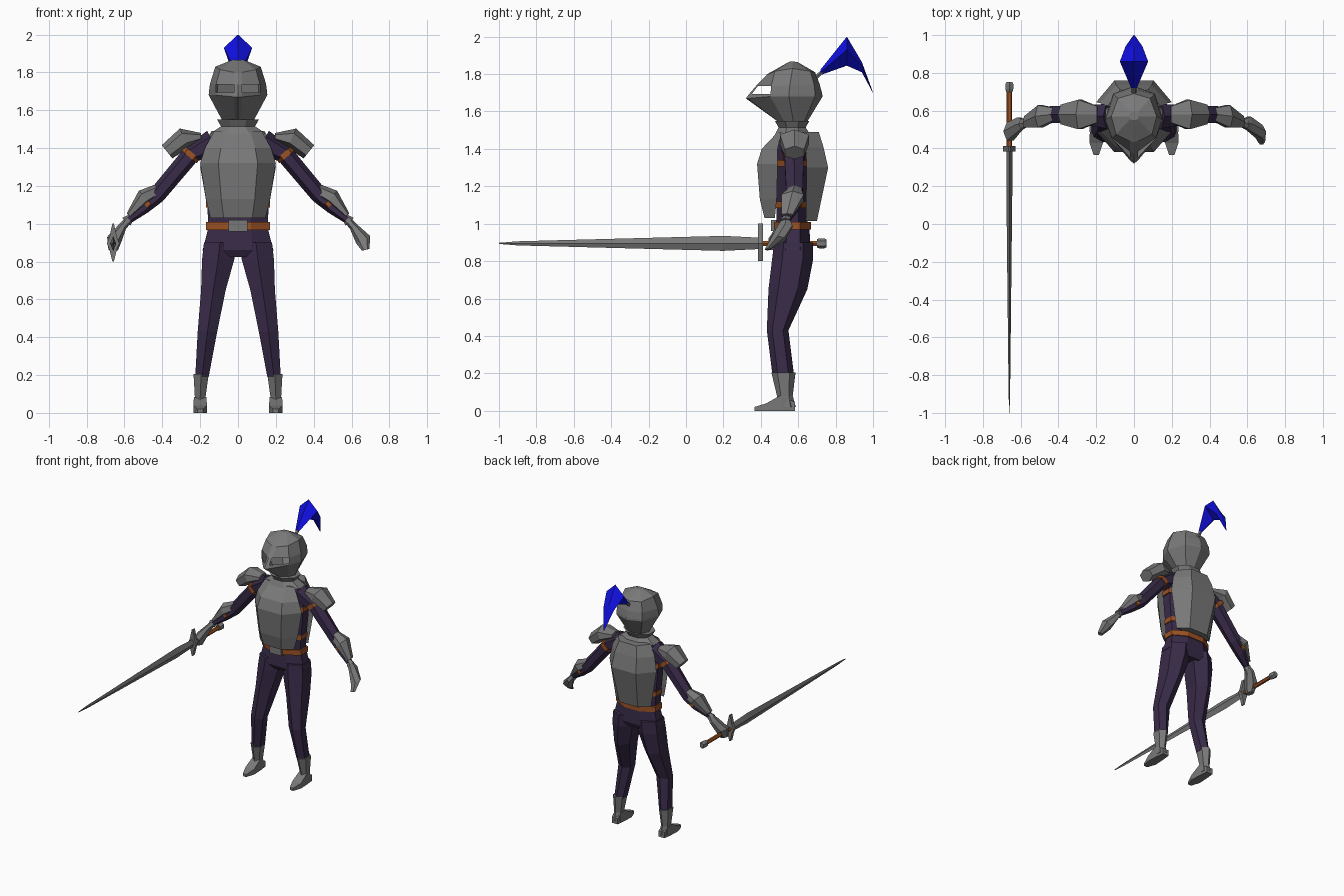
import bpy, bmesh, math
from mathutils import Vector


def material(name, rgb):
    m = bpy.data.materials.new(name)
    m.diffuse_color = (*rgb, 1)
    return m


STEEL = material("steel_grey", (0.19, 0.19, 0.19))
CLOTH = material("dark_purple", (0.04, 0.024, 0.065))
LEATHER = material("brown_leather", (0.33, 0.085, 0.018))
BLUE = material("plume_blue", (0.005, 0.005, 0.75))


def loft(name, rings, mat, mirror=False, skip=(), caps=(True, True)):
    """Skin closed rings of equal length; skip holds (ring, column) openings."""
    bm = bmesh.new()
    vs = [[bm.verts.new(p) for p in r] for r in rings]
    n = len(rings[0])
    for i in range(len(vs) - 1):
        for j in range(n):
            if (i, j) not in skip:
                k = (j + 1) % n
                bm.faces.new((vs[i][j], vs[i][k], vs[i + 1][k], vs[i + 1][j]))
    if caps[0]:
        bm.faces.new(vs[0])
    if caps[1]:
        bm.faces.new(vs[-1])
    bmesh.ops.remove_doubles(bm, verts=bm.verts, dist=1e-5)
    bmesh.ops.recalc_face_normals(bm, faces=bm.faces)
    me = bpy.data.meshes.new(name)
    bm.to_mesh(me)
    bm.free()
    me.materials.append(mat)
    ob = bpy.data.objects.new(name, me)
    bpy.context.collection.objects.link(ob)
    if mirror:
        ob.modifiers.new("mirror", "MIRROR").use_mirror_merge = False
    return ob


def oval(x0, x1, y0, y1, z, n=8):
    """Horizontal ring that fills the given bounds."""
    f = 1 / math.cos(math.pi / n)
    ring = []
    for i in range(n):
        t = (i + 0.5) * math.tau / n
        ring.append(((x0 + x1) / 2 + (x1 - x0) / 2 * f * math.cos(t),
                     (y0 + y1) / 2 + (y1 - y0) / 2 * f * math.sin(t), z))
    return ring


def tube(name, path, mat, n=6, mirror=False):
    """Limb along (x, y, z, half width, half depth) points; depth runs along y."""
    rings = []
    for i, (x, y, z, a, b) in enumerate(path):
        p, q = path[max(i - 1, 0)], path[min(i + 1, len(path) - 1)]
        d = Vector((q[0] - p[0], 0, q[2] - p[2])).normalized()
        u = Vector((-d.z, 0, d.x))
        rings.append([Vector((x, y, z)) + u * a * math.cos(t * math.tau / n)
                      + Vector((0, b * math.sin(t * math.tau / n), 0)) for t in range(n)])
    return loft(name, rings, mat, mirror)


def along_y(name, stations, mat, n=4, turn=0.0, mirror=False):
    """Shape along y from (y, x, z, half x, half z) stations."""
    rings = [[(x + a * math.cos(turn + t * math.tau / n), y,
               z + b * math.sin(turn + t * math.tau / n)) for t in range(n)]
             for y, x, z, a, b in stations]
    return loft(name, rings, mat, mirror)


# Helmet: half outlines of (x, y, z) from brow to nape, with open eye slits
half_rings = [
    [(0, .50, 1.54), (.015, .505, 1.54), (.06, .53, 1.54), (.08, .575, 1.54), (.055, .63, 1.54), (0, .645, 1.54)],
    [(0, .32, 1.67), (.02, .335, 1.67), (.115, .45, 1.68), (.155, .55, 1.68), (.11, .69, 1.68), (0, .73, 1.68)],
    [(0, .337, 1.693), (.02, .352, 1.693), (.116, .452, 1.693), (.154, .55, 1.695), (.11, .69, 1.695), (0, .728, 1.695)],
    [(0, .373, 1.735), (.02, .383, 1.735), (.116, .455, 1.735), (.148, .555, 1.74), (.106, .685, 1.745), (0, .715, 1.745)],
    [(0, .435, 1.80), (.02, .438, 1.80), (.095, .475, 1.815), (.12, .57, 1.83), (.085, .665, 1.815), (0, .69, 1.81)],
    [(0, .55, 1.865), (.01, .55, 1.865), (.02, .555, 1.867), (.025, .57, 1.868), (.02, .59, 1.865), (0, .595, 1.865)],
]
helmet_rings = [h + [(-x, y, z) for x, y, z in h[-2:0:-1]] for h in half_rings]
loft("helmet", helmet_rings, STEEL, skip={(2, 1), (2, 8)}, caps=(False, True))

# Plume and its holder
tube("plume_holder", [(0, .68, 1.77, .015, .02), (0.001, .735, 1.82, .012, .015)], STEEL)
loft("plume", [[(0, y, top), (w, y, mid), (0, y, low), (-w, y, mid)] for y, top, mid, low, w in
               ((.72, 1.825, 1.81, 1.795, .015), (.86, 2.0, 1.93, 1.845, .075),
                (.94, 1.865, 1.845, 1.81, .045), (1.0, 1.702, 1.70, 1.698, .003))], BLUE)

# Collar
loft("collar", [oval(-.15, .15, .475, .665, 1.475), oval(-.09, .09, .495, .64, 1.515),
                oval(-.11, .11, .475, .66, 1.55)], STEEL)

# Torso, straps and belt
loft("torso", [oval(-w, w, .485, .65, z) for z, w in
               ((.97, .155), (1.1, .163), (1.25, .178), (1.40, .18))]
     + [oval(-.11, .11, .50, .64, 1.49)], CLOTH)
for name, z, w in (("lower_strap", 1.085, .168), ("upper_strap", 1.305, .187)):
    loft(name, [oval(-w, w, .478, .657, z), oval(-w, w, .478, .657, z + .035)], LEATHER)
loft("belt", [oval(-.168, .168, .472, .668, .968), oval(-.168, .168, .472, .668, 1.008)], LEATHER)
loft("buckle", [[(x, y, z) for x, z in ((-.05, .96), (.05, .96), (.05, 1.02), (-.05, 1.02))]
                for y in (.455, .49)], STEEL)


def plate(name, rows):
    """Three-panel plate from (z, half width, panel y, edge y) rows."""
    loft(name, [[(-w, ye, z), (-w * .52, yp, z), (w * .52, yp, z), (w, ye, z)]
                for z, w, yp, ye in rows], STEEL)


plate("breastplate", [(1.03, .145, .42, .475), (1.13, .17, .395, .485), (1.32, .2, .38, .49),
                      (1.40, .175, .405, .49), (1.49, .125, .49, .51)])
plate("backplate", [(1.015, .15, .70, .64), (1.30, .2, .76, .645),
                    (1.41, .18, .735, .64), (1.49, .14, .71, .625)])

# Hips and legs
loft("hips", [oval(-.155, .155, .49, .66, .985), oval(-.187, .187, .48, .665, .86),
              oval(-.11, .11, .50, .65, .825)], CLOTH)
loft("leg", [oval(*r, n=6) for r in
             ((.01, .18, .485, .665, .90), (.02, .19, .475, .665, .81), (.065, .195, .455, .635, .65),
              (.11, .213, .44, .54, .43), (.155, .226, .47, .57, .19))], CLOTH, mirror=True)

# Boots
loft("boot_shaft", [oval(*r, n=6) for r in
                    ((.155, .235, .465, .577, .205), (.172, .228, .492, .565, .08),
                     (.168, .232, .485, .58, .02))], STEEL, mirror=True)
r2 = math.sqrt(2)
along_y("foot", [(y, .2, h / 2, w * r2, h / 2 * r2) for y, w, h in
                 ((.582, .025, .045), (.51, .033, .085), (.43, .036, .04), (.365, .014, .02))],
        STEEL, turn=math.pi / 4, mirror=True)

# Arms
tube("arm", [(.13, .57, 1.43, .07, .075), (.25, .578, 1.365, .048, .06), (.43, .58, 1.15, .045, .05),
             (.5, .565, 1.085, .035, .045), (.59, .53, 1.01, .018, .022)], CLOTH, mirror=True)
tube("upper_arm_strap", [(.243, .578, 1.378, .056, .068), (.262, .578, 1.356, .056, .068)],
     LEATHER, mirror=True)
tube("forearm_strap", [(.475, .57, 1.12, .042, .055), (.495, .57, 1.1, .04, .053)],
     LEATHER, mirror=True)

# Arm armour
tube("shoulder_guard", [(.195, .58, 1.46, .02, .05), (.285, .58, 1.452, .056, .09),
                        (.375, .58, 1.38, .045, .06)], STEEL, mirror=True)
tube("forearm_guard", [(.425, .58, 1.175, .035, .04), (.495, .57, 1.14, .045, .068),
                       (.577, .54, 1.045, .015, .035)], STEEL, mirror=True)

# Hands: one open, one closed round the grip
tube("left_hand", [(.575, .535, 1.025, .02, .02), (.61, .53, .985, .022, .045),
                   (.662, .49, .915, .042, .04), (.675, .435, .862, .02, .015)], STEEL)
tube("right_hand", [(-.575, .535, 1.025, .02, .02), (-.61, .525, .985, .022, .045),
                    (-.655, .49, .915, .04, .055), (-.66, .475, .86, .025, .035)], STEEL)
tube("cuff", [(.557, .54, 1.045, .012, .015), (.59, .53, 1.01, .03, .03)], STEEL, mirror=True)

# Sword
SX, SZ = -.66, .895
along_y("blade", [(y, SX, SZ, a, b) for y, a, b in
                  ((.40, .016, .03), (.2, .016, .04), (-.9, .004, .011), (-1.0, .001, .003))], STEEL)
loft("guard", [[(SX - w, .385, z), (SX + w, .385, z), (SX + w, .412, z), (SX - w, .412, z)]
               for z, w in ((.80, .004), (.865, .02), (.895, .033), (.93, .02), (1.0, .004))], STEEL)
along_y("grip", [(.41, SX, SZ, .015, .015), (.71, SX, SZ, .015, .015)], LEATHER, n=6)
along_y("pommel", [(.70, SX, SZ, .02, .023), (.715, SX, SZ, .024, .027), (.74, SX, SZ, .024, .027),
                   (.752, SX, SZ, .018, .02)], STEEL, n=6, turn=math.pi / 6)
